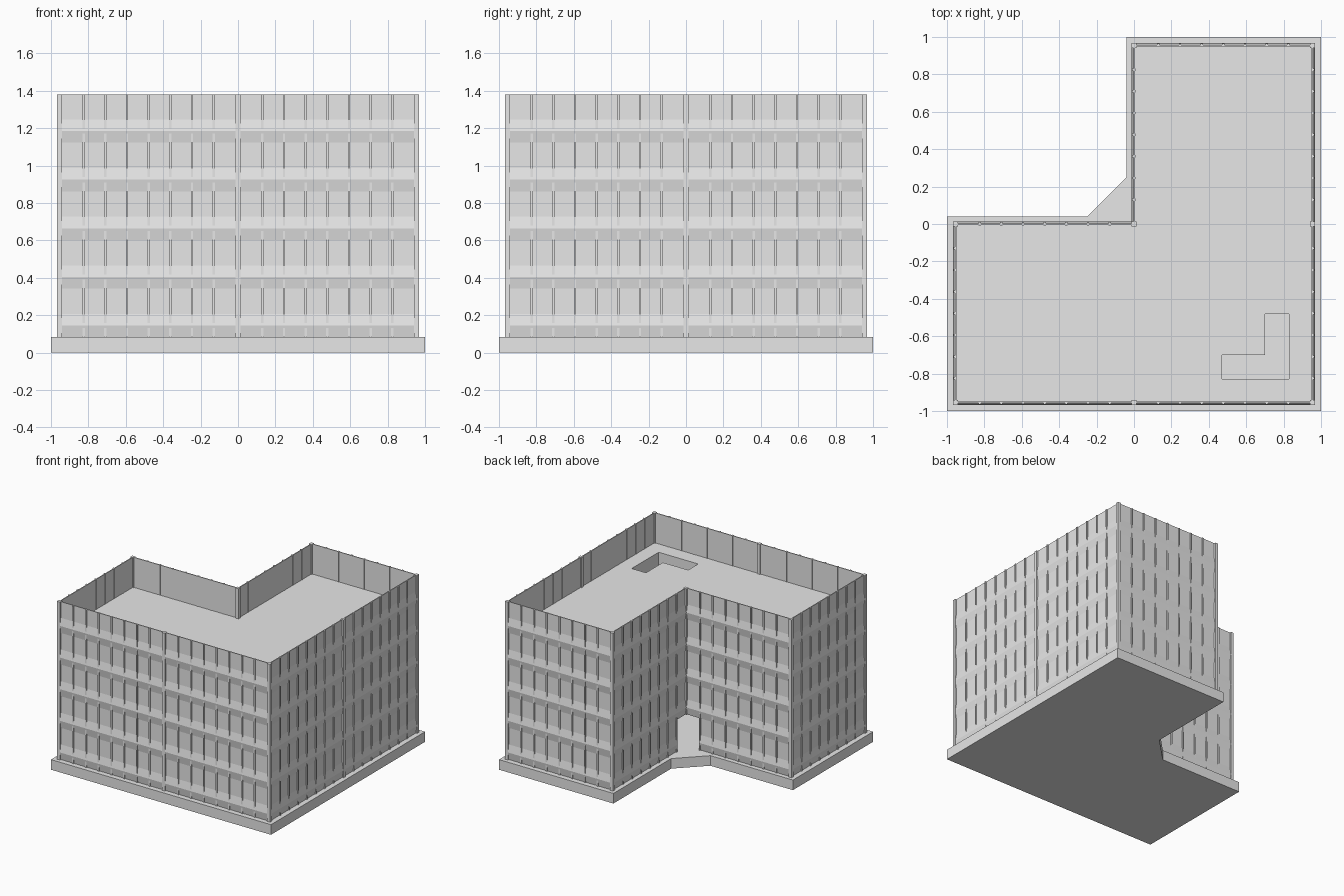
import bpy, bmesh
from mathutils import Vector

cube = bpy.data.objects.get("Cube")
if cube:
    bpy.data.objects.remove(cube, do_unlink=True)

grey = bpy.data.materials.new("light_grey")
grey.use_nodes = True
grey.diffuse_color = (0.8, 0.8, 0.8, 1)
grey.node_tree.nodes["Principled BSDF"].inputs["Base Color"].default_value = (0.8, 0.8, 0.8, 1)

BASE, FLOOR, TOP = 0.083, 0.26, 1.38
ROOF = BASE + 4 * FLOOR + 0.01
A = 0.955            # distance of outer post centres from the middle
DOOR = 0.13          # width of the open bay beside the inner corner


def finish(name, bm):
    bmesh.ops.recalc_face_normals(bm, faces=bm.faces)
    mesh = bpy.data.meshes.new(name)
    bm.to_mesh(mesh)
    bm.free()
    mesh.materials.append(grey)
    obj = bpy.data.objects.new(name, mesh)
    bpy.context.collection.objects.link(obj)
    return obj


def prism(bm, points, shift, caps=True):
    """Sweep a closed polygon along a vector."""
    low = [bm.verts.new(p) for p in points]
    high = [bm.verts.new(Vector(p) + Vector(shift)) for p in points]
    n = len(points)
    for i in range(n):
        j = (i + 1) % n
        bm.faces.new((low[i], low[j], high[j], high[i]))
    if caps:
        bm.faces.new(low[::-1])
        bm.faces.new(high)


def slab(name, outline, z0, z1, caps=True):
    bm = bmesh.new()
    prism(bm, [(x, y, z0) for x, y in outline], (0, 0, z1 - z0), caps)
    return finish(name, bm)


# Ground slab with a chamfered inner corner
slab("ground_slab", [(-1, -1), (1, -1), (1, 1), (-0.04, 1),
                     (-0.04, 0.25), (-0.25, 0.04), (-1, 0.04)], 0, BASE)

# Roof deck with an L-shaped stair opening
deck = slab("roof_deck", [(-A, -A), (A, -A), (A, A), (0, A), (0, 0), (-A, 0)],
            ROOF - 0.04, ROOF)
stair = [(0.47, -0.83), (0.83, -0.83), (0.83, -0.48),
         (0.70, -0.48), (0.70, -0.70), (0.47, -0.70)]
cutter = slab("stair_cutter", stair, ROOF - 0.2, ROOF + 0.2)
cutter.hide_render = True
cutter.hide_viewport = True
cutter.display_type = 'WIRE'
cut = deck.modifiers.new("stair_opening", 'BOOLEAN')
cut.operation = 'DIFFERENCE'
cut.solver = 'EXACT'
cut.object = cutter
slab("stair_shaft", stair, BASE, ROOF - 0.04, caps=False)

# Facades: each runs between two posts and is split into eight bays
walls, mullions, ridges, posts = (bmesh.new() for _ in range(4))
nodes = [Vector((x, y, 0)) for x, y in
         [(-A, -A), (0, -A), (A, -A), (A, 0), (A, A), (0, A), (0, 0), (-A, 0)]]
INNER = 6


def sweep_profile(bm, start, along, out, s0, s1, profile):
    """Run an (outward, height) profile along the facade from s0 to s1."""
    pts = [start + along * s0 + out * o + Vector((0, 0, z)) for o, z in profile]
    prism(bm, pts, along * (s1 - s0))


def rect(o0, o1, z0, z1):
    return [(o0, z0), (o1, z0), (o1, z1), (o0, z1)]


for i, start in enumerate(nodes):
    end = nodes[(i + 1) % len(nodes)]
    along = (end - start).normalized()
    out = Vector((along.y, -along.x, 0))
    length = (end - start).length

    # Storeys, leaving the ground-floor bay open at the inner corner
    for k in range(5):
        s0, s1 = 0, length
        if k == 0 and i == INNER:
            s0 = DOOR
        if k == 0 and i == INNER - 1:
            s1 = length - DOOR
        z = BASE + FLOOR * k
        height = TOP - z if k == 4 else FLOOR
        sweep_profile(walls, start, along, out, s0, s1, rect(-0.005, 0.002, z, z + height))
        ridge = [(0, z), (0.002, z), (0.013, z + 0.062), (0.002, z + 0.124), (0, z + 0.124)]
        sweep_profile(ridges, start, along, out, s0, s1, ridge)

    # Mullions
    for b in range(7):
        s = DOOR + (length - 2 * DOOR) * b / 6
        sweep_profile(mullions, start, along, out, s - 0.006, s + 0.006,
                      rect(-0.007, 0.0105, BASE, TOP))

    # Post at the start of the run; the inner one stops above the doorway
    z0 = BASE + FLOOR if i == INNER else BASE
    sweep_profile(posts, start, along, out, -0.014, 0.014, rect(-0.014, 0.014, z0, TOP))

finish("facade_walls", walls)
finish("floor_ridges", ridges)
finish("mullions", mullions)
finish("corner_posts", posts)
